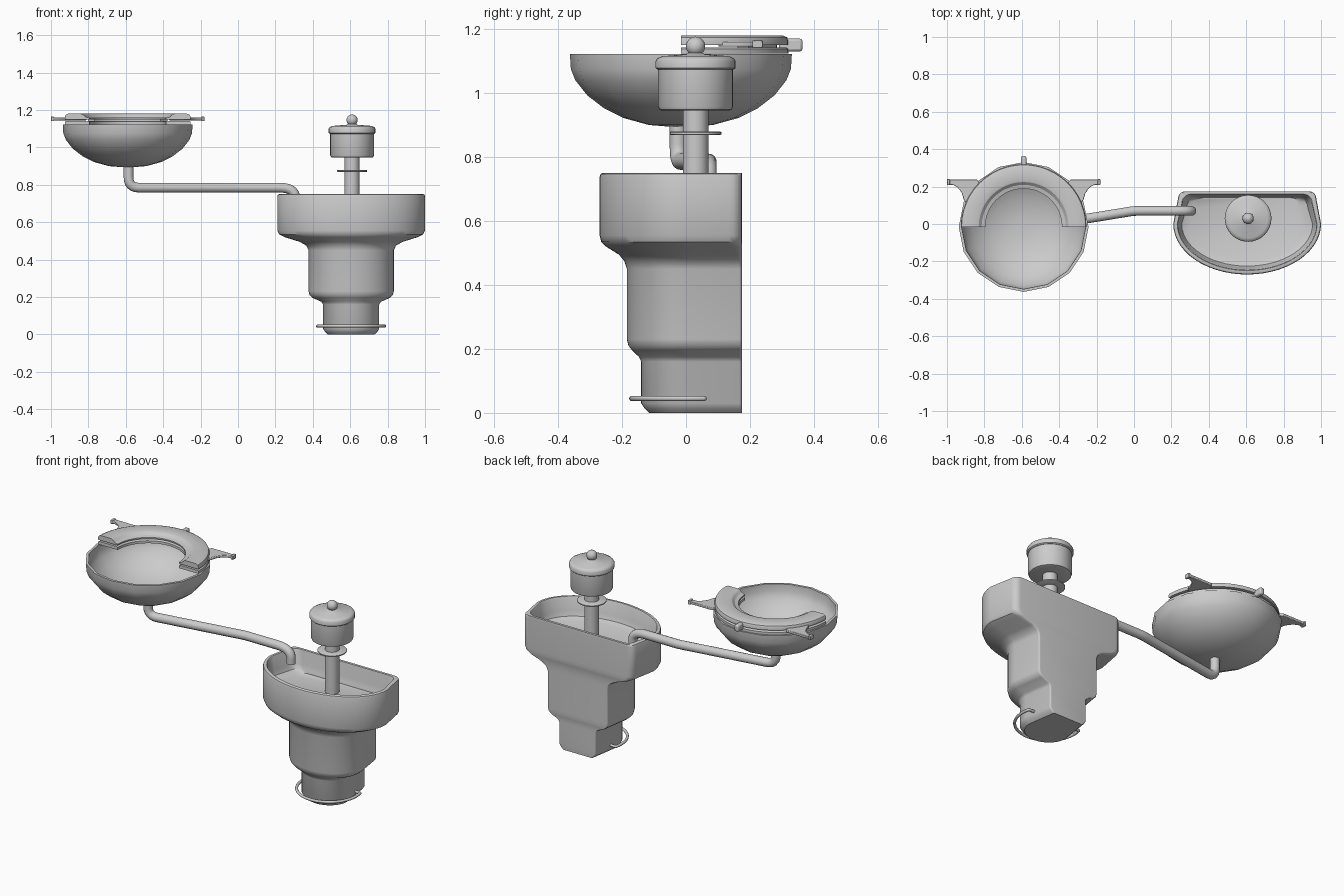
import bpy, bmesh
from math import sin, cos, pi, radians
from mathutils import Vector

if "Cube" in bpy.data.objects:
    bpy.data.objects.remove(bpy.data.objects["Cube"])

BX, BY = -0.59, -0.016      # bowl centre
SX, SY = 0.61, 0.03         # tank post centre


def smooth(ob, angle=35):
    bpy.ops.object.select_all(action='DESELECT')
    ob.select_set(True)
    bpy.context.view_layer.objects.active = ob
    bpy.ops.object.shade_smooth_by_angle(angle=radians(angle))


def finish(name, bm, angle=35):
    bmesh.ops.recalc_face_normals(bm, faces=bm.faces)
    me = bpy.data.meshes.new(name)
    bm.to_mesh(me)
    bm.free()
    ob = bpy.data.objects.new(name, me)
    bpy.context.collection.objects.link(ob)
    smooth(ob, angle)
    return ob


def loft(name, rings, angle=35):
    """Skin a list of equal-length point rings and cap both ends."""
    bm = bmesh.new()
    rows = [[bm.verts.new(p) for p in r] for r in rings]
    n = len(rows[0])
    for a, b in zip(rows, rows[1:]):
        for i in range(n):
            j = (i + 1) % n
            bm.faces.new((a[i], a[j], b[j], b[i]))
    bm.faces.new(rows[0])
    bm.faces.new(rows[-1])
    return finish(name, bm, angle)


def lathe(name, cx, cy, profile, n=32, angle=35):
    return loft(name, [[(cx + r * cos(2 * pi * i / n), cy + r * sin(2 * pi * i / n), z)
                        for i in range(n)] for r, z in profile], angle)


def prism(name, pts, z0, z1, bevel=0.003):
    ob = loft(name, [[(x, y, z) for x, y in pts] for z in (z0, z1)])
    m = ob.modifiers.new("bevel", 'BEVEL')
    m.width, m.segments = bevel, 2
    return ob


def tube(name, pts, radius, bends):
    """Round tube along a path; one corner radius per inner point."""
    pts = [Vector(p) for p in pts]
    path = [pts[0]]
    for a, b, c, bend in zip(pts, pts[1:], pts[2:], bends):
        p = b + (a - b).normalized() * min(bend, (a - b).length / 2)
        q = b + (c - b).normalized() * min(bend, (c - b).length / 2)
        for k in range(7):
            t = k / 6
            path.append(p * (1 - t) ** 2 + b * 2 * t * (1 - t) + q * t * t)
    path.append(pts[-1])
    cu = bpy.data.curves.new(name, 'CURVE')
    cu.dimensions = '3D'
    cu.bevel_depth, cu.bevel_resolution, cu.use_fill_caps = radius, 4, True
    sp = cu.splines.new('POLY')
    sp.points.add(len(path) - 1)
    for s, p in zip(sp.points, path):
        s.co = (*p, 1)
    ob = bpy.data.objects.new(name, cu)
    bpy.context.collection.objects.link(ob)
    bpy.ops.object.select_all(action='DESELECT')
    ob.select_set(True)
    bpy.context.view_layer.objects.active = ob
    bpy.ops.object.convert(target='MESH')
    smooth(bpy.context.object, 40)


def d_ring(z, hw, front, back, r, taper=.025):
    """D-shaped ring: flat back with rounded corners, elliptical front."""
    cx = .605
    pts = [(cx + hw * cos(a), front * sin(a), z) for a in [pi * i / 28 for i in range(29)]]
    for sx, a0 in ((-1, pi), (1, pi / 2)):
        for k in range(6):
            a = a0 - k * pi / 10
            pts.append((cx + sx * (hw - taper - r) + r * cos(a), back - r + r * sin(a), z))
    return pts


# Pedestal basin, outer stepped wall then inner cavity
outer = [(0, .125, -.115, .01), (.012, .138, -.128, .01), (.03, .15, -.14, .01),
         (.16, .15, -.14, .01), (.175, .16, -.147, .01), (.195, .205, -.168, .01),
         (.21, .222, -.18, .01), (.23, .228, -.185, .01), (.45, .228, -.185, .01),
         (.475, .24, -.193, .01), (.495, .275, -.21, .02), (.52, .355, -.25, .03),
         (.535, .385, -.265, .04), (.555, .395, -.27, .04), (.738, .395, -.27, .04),
         (.747, .392, -.267, .04), (.75, .386, -.261, .04)]
inner = [(.75, .374, -.249, .05), (.744, .37, -.245, .05), (.67, .362, -.237, .06),
         (.64, .35, -.225, .06), (.625, .315, -.19, .06)]
loft("basin", [d_ring(z, w, f, .175, r) for z, w, f, r in outer] +
     [d_ring(z, w, f, .16 - (.75 - z) * .15, r) for z, w, f, r in inner])

# Foot rail around the base
arc = [(.605 + .18 * cos(a), .01 + .18 * sin(a), .045)
       for a in [radians(165 + 210 * i / 36) for i in range(37)]]
tube("foot_rail", [(.465, .057, .045)] + arc + [(.745, .057, .045)], .008, [.004] * 37)

# Post, flange, tank, lid and knob
lathe("post", SX, SY, [(.04, .62), (.04, .95)])
lathe("post_flange", SX, SY, [(.076, .868), (.081, .871), (.081, .877), (.076, .88)])
lathe("tank", SX, SY, [(.105, .945), (.113, .948), (.117, .957), (.117, 1.08)])
lathe("tank_lid", SX, SY, [(.119, 1.073), (.125, 1.078), (.125, 1.1), (.12, 1.108),
                           (.105, 1.115), (.03, 1.121), (.018, 1.128), (.016, 1.135)])
bm = bmesh.new()
bmesh.ops.create_uvsphere(bm, u_segments=24, v_segments=14, radius=.03)
bmesh.ops.translate(bm, verts=bm.verts, vec=(SX, SY, 1.146))
finish("lid_knob", bm)

# Supply pipe from bowl to basin
tube("pipe", [(-.585, -.025, .91), (-.585, -.025, .785), (0, .07, .785),
              (.265, .07, .785), (.307, .07, .755), (.307, .07, .70)],
     .026, [.055, .02, .05, .03])

# Open bowl with a sixteen-sided outline
lathe("bowl", BX, BY, [(.05, .896), (.1, .9), (.18, .922), (.24, .952), (.293, .993),
                       (.33, 1.04), (.344, 1.075), (.347, 1.122), (.332, 1.122),
                       (.33, 1.08), (.315, 1.045), (.275, 1.0), (.225, .963),
                       (.17, .936), (.09, .917), (.04, .913)], 16, 40)


# Half-ring seat layers
def half_ring(name, section, start=0, end=180):
    angles = [radians(start + (end - start) * i / 24) for i in range(25)]
    loft(name, [[(BX + r * cos(a), -.016 + r * sin(a), z) for r, z in section]
                for a in angles], 25)


half_ring("lower_seat", [(.205, 1.123), (.205, 1.138), (.212, 1.142), (.33, 1.142),
                         (.336, 1.138), (.336, 1.123)])
half_ring("upper_seat", [(.205, 1.15), (.205, 1.158), (.225, 1.163), (.24, 1.177),
                         (.25, 1.18), (.318, 1.18), (.332, 1.174), (.336, 1.165), (.336, 1.15)])
half_ring("seat_spacer", [(.25, 1.14), (.25, 1.152), (.3, 1.152), (.3, 1.14)], 45, 135)

# Rear hinge
prism("rear_hinge", [(BX - .014, .29), (BX + .014, .29), (BX + .014, .364), (BX - .014, .364)],
      1.13, 1.17, .008)

# Side handles with end stops
for side, s in (("left", -1), ("right", 1)):
    prism(side + "_handle", [(BX + s * x, y) for x, y in
          [(.405, .238), (.25, .238), (.22, .2), (.3, .1), (.32, .13), (.33, .165),
           (.352, .195), (.375, .208), (.405, .21)]], 1.145, 1.16)
    prism(side + "_handle_stop", [(BX + s * x, y) for x, y in
          [(.395, .208), (.41, .208), (.41, .24), (.395, .24)]], 1.14, 1.165)
